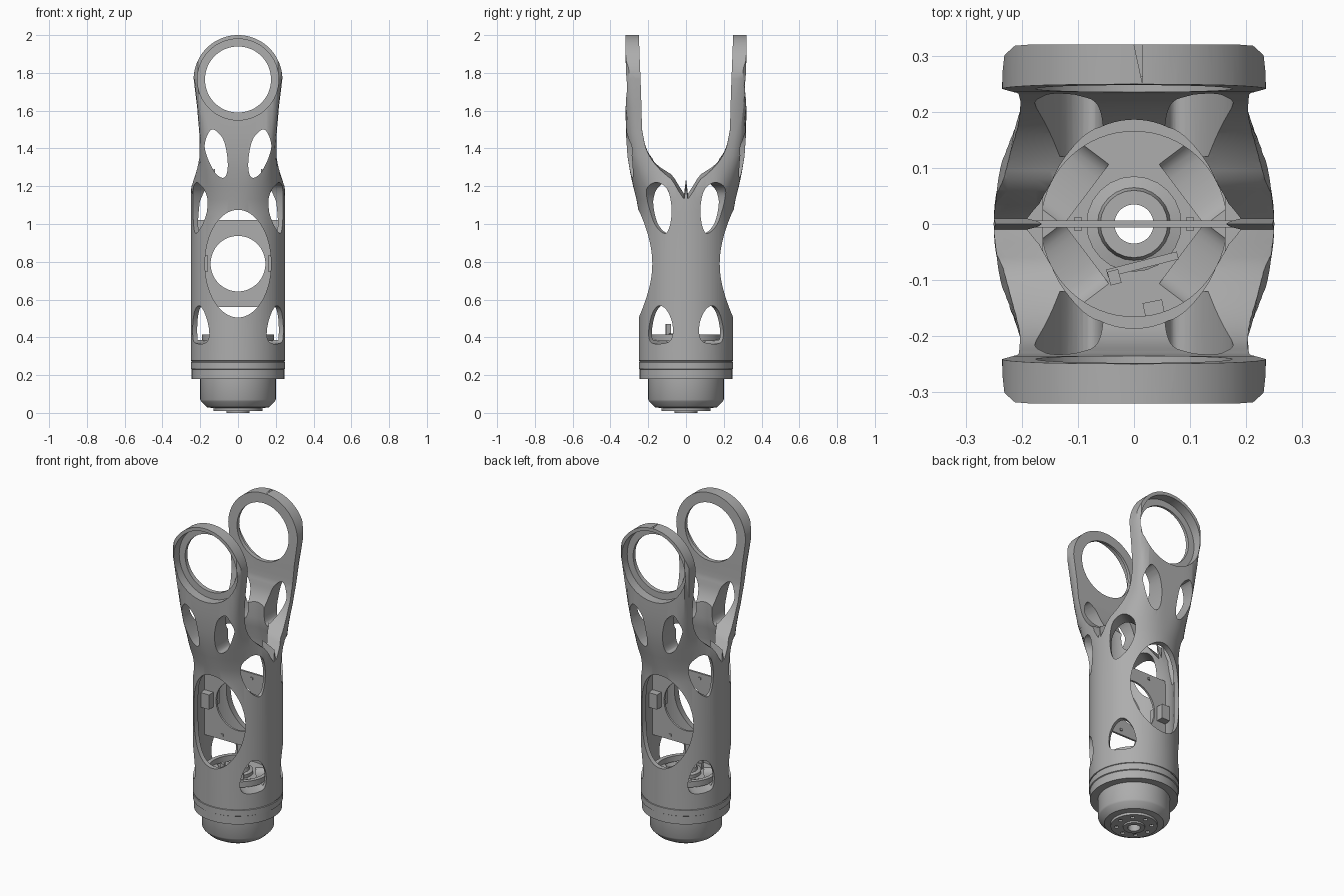
import bpy, bmesh, math
from mathutils import Vector, Matrix

cube = bpy.data.objects.get("Cube")
if cube:
    bpy.data.objects.remove(cube, do_unlink=True)

TAU = 2 * math.pi
grey = bpy.data.materials.new("mid_grey")
grey.use_nodes = True
grey.diffuse_color = (0.42, 0.42, 0.42, 1)
grey.node_tree.nodes["Principled BSDF"].inputs["Base Color"].default_value = (0.42, 0.42, 0.42, 1)


def skin(name, rings):
    """Join equal closed rings of points into a capped solid."""
    bm = bmesh.new()
    loops = [[bm.verts.new(p) for p in ring] for ring in rings]
    n = len(loops[0])
    for a, b in zip(loops, loops[1:]):
        for i in range(n):
            j = (i + 1) % n
            bm.faces.new((a[i], a[j], b[j], b[i]))
    bm.faces.new(loops[0])
    bm.faces.new(loops[-1])
    bmesh.ops.recalc_face_normals(bm, faces=bm.faces)
    mesh = bpy.data.meshes.new(name)
    bm.to_mesh(mesh)
    bm.free()
    mesh.materials.append(grey)
    ob = bpy.data.objects.new(name, mesh)
    bpy.context.collection.objects.link(ob)
    return ob


def loft(name, sections, segs=96):
    """Superellipse sections (z, half x, half y, power) stacked upward."""
    rings = []
    for z, a, b, p in sections:
        ring = []
        for i in range(segs):
            c, s = math.cos(TAU * i / segs), math.sin(TAU * i / segs)
            r = (abs(c / a) ** p + abs(s / b) ** p) ** (-1 / p)
            ring.append((r * c, r * s, z))
        rings.append(ring)
    return skin(name, rings)


def disc(name, r, z0, z1, x=0, y=0, segs=64):
    ob = loft(name, [(z0, r, r, 2), (z1, r, r, 2)], segs)
    ob.data.transform(Matrix.Translation((x, y, 0)))
    return ob


def prism(name, outline, angle, near, far):
    """Push an outline of (sideways, z) points outward along a heading."""
    out = Vector((math.cos(angle), math.sin(angle), 0))
    side = Vector((-out.y, out.x, 0))
    return skin(name, [[out * d + side * u + Vector((0, 0, z)) for u, z in outline]
                       for d in (near, far)])


def box(name, size, centre, turn=0):
    x, y, z = (s / 2 for s in size)
    ob = skin(name, [[(-x, -y, h), (x, -y, h), (x, y, h), (-x, y, h)] for h in (-z, z)])
    ob.data.transform(Matrix.Translation(centre) @ Matrix.Rotation(turn, 4, 'Z'))
    return ob


def ellipse(rx, rz, z, segs=64):
    return [(rx * math.cos(TAU * i / segs), z + rz * math.sin(TAU * i / segs)) for i in range(segs)]


def rounded(points, steps=5):
    """Closed smooth curve through a few points."""
    pts, out = [Vector(p) for p in points], []
    n = len(pts)
    for i in range(n):
        a, b, c, d = (pts[(i + k) % n] for k in (-1, 0, 1, 2))
        for s in range(steps):
            t = s / steps
            out.append(tuple(0.5 * (2 * b + (c - a) * t + (2 * a - 5 * b + 4 * c - d) * t * t
                                    + (3 * b - a - 3 * c + d) * t ** 3)))
    return out


def cut(ob, tool, mode='DIFFERENCE'):
    mod = ob.modifiers.new("cut", 'BOOLEAN')
    mod.operation, mod.solver, mod.object = mode, 'EXACT', tool
    bpy.context.view_layer.objects.active = ob
    bpy.ops.object.modifier_apply(modifier=mod.name)
    bpy.data.objects.remove(tool, do_unlink=True)


# Link housing: round tube flaring into a flat-sided fork
body = loft("link_housing", [
    (0.18, 0.245, 0.245, 2), (0.23, 0.245, 0.245, 2), (0.233, 0.25, 0.25, 2),
    (0.268, 0.25, 0.25, 2), (0.27, 0.246, 0.246, 2), (0.275, 0.246, 0.246, 2),
    (0.277, 0.25, 0.25, 2), (1.06, 0.25, 0.25, 2), (1.13, 0.25, 0.262, 2.1),
    (1.2, 0.247, 0.28, 2.4), (1.28, 0.225, 0.297, 3.2), (1.36, 0.208, 0.31, 5),
    (1.48, 0.207, 0.318, 8), (1.62, 0.217, 0.32, 12), (1.77, 0.235, 0.32, 20),
    (2.1, 0.235, 0.32, 20)])

# Rounded fork tips
RING_Z = 1.765
arch = [(0.235 * math.cos(math.pi * i / 48), RING_Z + 0.235 * math.sin(math.pi * i / 48))
        for i in range(49)]
cut(body, prism("tip_shape", [(0.3, 0.1), (0.3, 1.7)] + arch + [(-0.3, 1.7), (-0.3, 0.1)],
                math.pi / 2, -0.5, 0.5), 'INTERSECT')

# Saddle between the fork arms, crowned across its width
half = rounded([(0, 1.27), (0.08, 1.28), (0.15, 1.32), (0.2, 1.38), (0.225, 1.46), (0.235, 1.6),
                (0.235, 2.3)])[:30]
half = [p for p in half if p[0] >= 0] + [(0.235, 2.3)]
profile = [(-y, z) for y, z in reversed(half[1:])] + half
rings = []
for i in range(-12, 13):
    x = i * 0.025
    rings.append([(x, y, z - 0.07 * (x / 0.25) ** 2 * (1 - abs(y) / 0.235)) for y, z in profile])
cut(body, skin("saddle_shape", rings))

# Hollow inside with a narrowed mouth
cut(body, loft("bore", [(0.385, 0.222, 0.222, 2), (1.0, 0.222, 0.222, 2), (1.12, 0.208, 0.215, 2),
                        (1.2, 0.172, 0.192, 2), (1.26, 0.16, 0.186, 2), (1.6, 0.16, 0.186, 2)]))

# Ring openings with outer recess, and the oval windows
cut(body, prism("ring_hole", ellipse(0.175, 0.175, RING_Z), math.pi / 2, -0.5, 0.5))
cut(body, prism("oval_window", ellipse(0.175, 0.285, 0.79), math.pi / 2, -0.5, 0.5))
for heading in (math.pi / 2, -math.pi / 2):
    cut(body, prism("ring_recess", ellipse(0.215, 0.215, RING_Z), heading, 0.262, 0.5))

# Lightening holes, repeated in every quarter
upper = rounded([(-0.045, 0.95), (0.02, 1.0), (0.062, 1.1), (0.06, 1.18), (0.0, 1.22),
                 (-0.06, 1.19), (-0.082, 1.1), (-0.075, 1.0)])
lower = rounded([(-0.085, 0.4), (-0.05, 0.37), (0.04, 0.37), (0.067, 0.42), (0.045, 0.51),
                 (0.0, 0.565), (-0.05, 0.55), (-0.085, 0.48)])
arm = rounded([(0.14, 1.5), (0.175, 1.43), (0.165, 1.36), (0.12, 1.27), (0.075, 1.245),
               (0.055, 1.29), (0.06, 1.38), (0.085, 1.46)])
tilt = math.radians(37)
for base in (0, math.pi):
    for flip in (1, -1):
        for shape in (upper, lower):
            cut(body, prism("corner_hole", [(u * flip, z) for u, z in shape],
                            base + flip * tilt, 0.1, 0.5))
        cut(body, prism("arm_hole", [(u * flip, z) for u, z in arm], base + math.pi / 2, 0.12, 0.5))

# Mounting plug under the housing
plug = loft("mounting_plug", [(r[0], r[1], r[1], 2) for r in (
    (0, 0.06), (0.01, 0.061), (0.011, 0.13), (0.025, 0.131), (0.03, 0.165), (0.06, 0.195),
    (0.07, 0.2), (0.19, 0.2))])
for i in range(8):
    a = TAU * i / 8
    cut(plug, disc("bolt_hole", 0.012, -0.1, 0.022, 0.098 * math.cos(a), 0.098 * math.sin(a), 16))

# Joint hub on the floor inside
hub = loft("joint_hub", [(0.38, 0.085, 0.085, 2), (0.405, 0.085, 0.085, 2),
                         (0.41, 0.065, 0.065, 2), (0.43, 0.06, 0.06, 2)], 24)
floor_ring = disc("floor_ring", 0.19, 0.38, 0.415)
cut(floor_ring, disc("floor_ring_hole", 0.165, 0.3, 0.5))
for part in (body, plug, hub):
    cut(part, disc("cable_hole", 0.035, -0.1, 0.6, segs=24))

# Electronics plate across the tube, with its clamps and screws
plate = box("centre_plate", (0.446, 0.012, 0.46), (0, 0, 0.79))
cut(plate, prism("plate_hole", ellipse(0.145, 0.147, 0.79), math.pi / 2, -0.1, 0.1))
parts = [body, plug, hub, floor_ring, plate]
for side, name in ((1, "left"), (-1, "right")):
    parts.append(box(name + "_plate_clamp", (0.06, 0.1, 0.09), (side * 0.192, 0, 0.79)))
    for z in (0.59, 0.99):
        parts.append(box(name + "_plate_screw", (0.014, 0.024, 0.014), (side * 0.1, 0, z)))

# Small connectors standing on the floor
parts.append(box("connector_strip", (0.13, 0.014, 0.04), (0.015, -0.072, 0.40), 0.25))
parts.append(box("connector_tab", (0.02, 0.025, 0.09), (-0.035, -0.095, 0.425), 0.25))
parts.append(box("connector_block", (0.035, 0.025, 0.03), (0.035, -0.15, 0.395), 0.2))

# Smooth shading with crisp edges
bpy.ops.object.select_all(action='DESELECT')
for ob in parts:
    ob.select_set(True)
bpy.context.view_layer.objects.active = body
bpy.ops.object.shade_smooth_by_angle(angle=math.radians(30))
